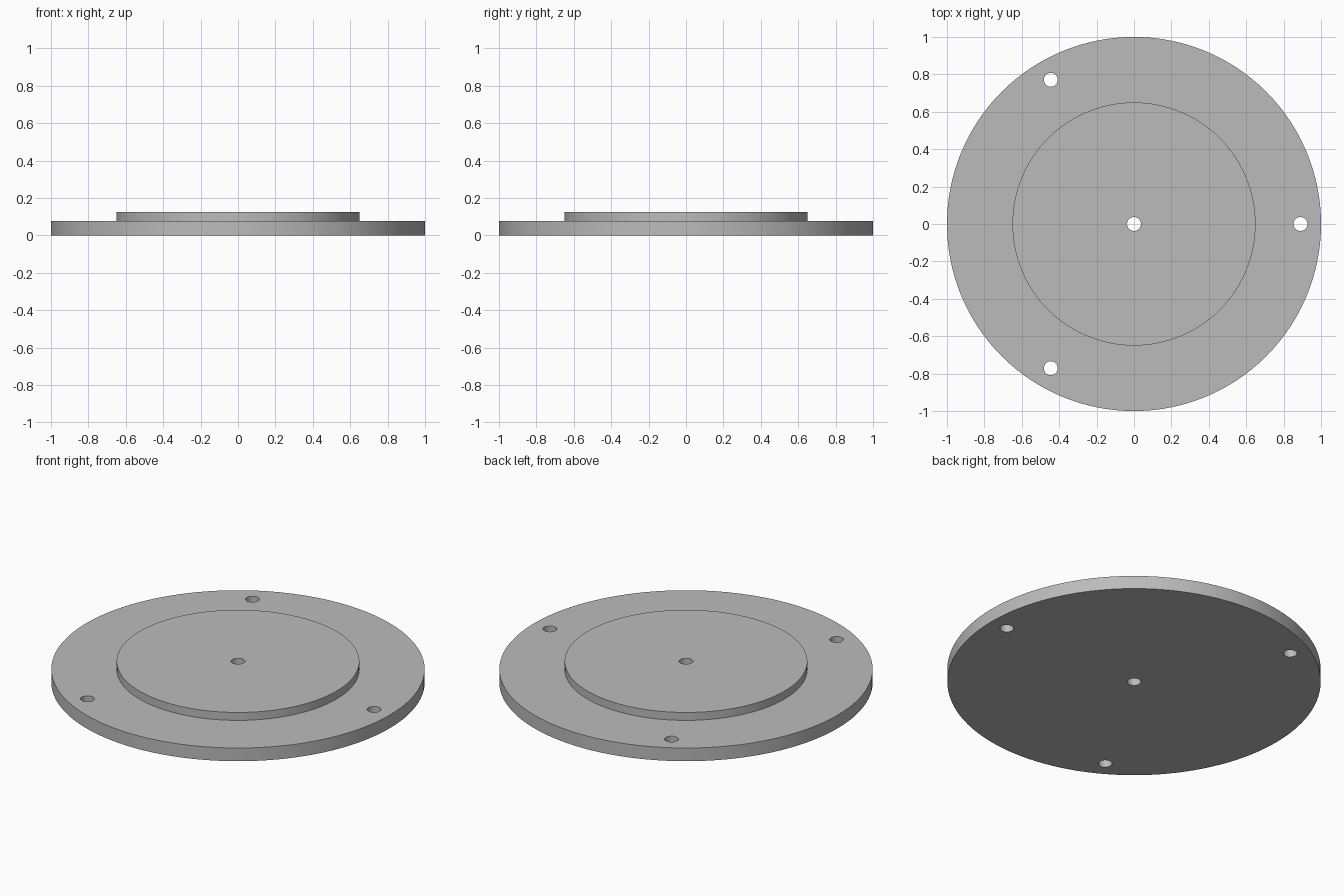
import bpy
import bmesh
import math

if "Cube" in bpy.data.objects:
    bpy.data.objects.remove(bpy.data.objects["Cube"])

SEGMENTS = 128
HOLE_RADIUS = 0.037
BOLT_CIRCLE = 0.89

grey = bpy.data.materials.new("plain_grey")
grey.diffuse_color = (0.5, 0.5, 0.5, 1.0)
grey.use_nodes = True
grey.node_tree.nodes["Principled BSDF"].inputs["Base Color"].default_value = grey.diffuse_color


def select_only(obj):
    bpy.ops.object.select_all(action='DESELECT')
    obj.select_set(True)
    bpy.context.view_layer.objects.active = obj


# Stepped disc: half profile (radius, height) revolved around z
profile = [(0, 0), (1, 0), (1, 0.078), (0.65, 0.078), (0.65, 0.125), (0, 0.125)]
bm = bmesh.new()
verts = [bm.verts.new((r, 0, z)) for r, z in profile]
edges = [bm.edges.new(pair) for pair in zip(verts, verts[1:])]
bmesh.ops.spin(bm, geom=verts + edges, cent=(0, 0, 0), axis=(0, 0, 1),
               angle=math.tau, steps=SEGMENTS)
bmesh.ops.remove_doubles(bm, verts=bm.verts, dist=1e-5)
# Merge each flat cap into one polygon
bmesh.ops.dissolve_verts(bm, verts=[v for v in bm.verts if v.co.xy.length < 1e-4])
bmesh.ops.recalc_face_normals(bm, faces=bm.faces)
mesh = bpy.data.meshes.new("stepped_disc")
bm.to_mesh(mesh)
bm.free()
disc = bpy.data.objects.new("stepped_disc", mesh)
bpy.context.collection.objects.link(disc)
mesh.materials.append(grey)

# Through holes: one in the centre, three evenly spaced on the flange
centres = [(0, 0)] + [(BOLT_CIRCLE * math.cos(a), BOLT_CIRCLE * math.sin(a))
                      for a in (i * math.tau / 3 for i in range(3))]
for x, y in centres:
    bpy.ops.mesh.primitive_cylinder_add(vertices=48, radius=HOLE_RADIUS, depth=0.5,
                                        location=(x, y, 0.06))
    cutter = bpy.context.object
    cutter.name = "hole_cutter"
    cutter.hide_render = True
    cutter.data.materials.append(grey)
    select_only(disc)
    cut = disc.modifiers.new("hole", 'BOOLEAN')
    cut.operation = 'DIFFERENCE'
    cut.solver = 'EXACT'
    cut.object = cutter
    bpy.ops.object.modifier_apply(modifier=cut.name)
    bpy.data.objects.remove(cutter, do_unlink=True)

select_only(disc)
bpy.ops.object.shade_smooth_by_angle(angle=math.radians(30))
